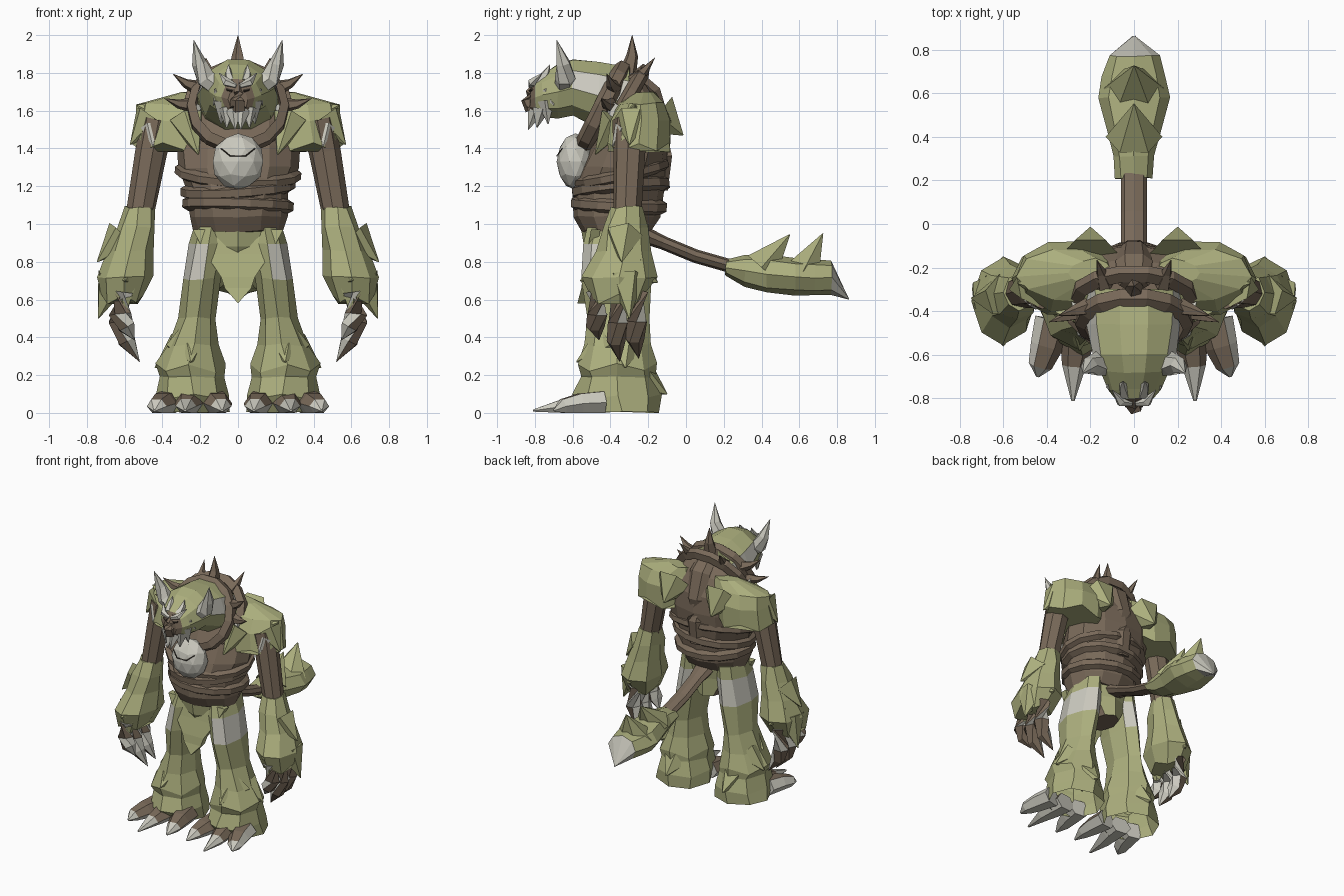
import bpy, bmesh, math, random
from mathutils import Vector, Matrix

if "Cube" in bpy.data.objects:
    bpy.data.objects.remove(bpy.data.objects["Cube"])
random.seed(4)

def material(name, c):
    m = bpy.data.materials.new(name)
    m.diffuse_color = (*c, 1)
    m.use_nodes = True
    m.node_tree.nodes["Principled BSDF"].inputs["Base Color"].default_value = m.diffuse_color
    return m

MATS = [material("moss_green", (0.41, 0.425, 0.205)), material("hide_brown", (0.19, 0.142, 0.10)),
        material("pale_bone", (0.60, 0.59, 0.52)), material("dark_line", (0.05, 0.04, 0.03))]
GREEN, BROWN, PALE, DARK = range(4)

def finish(name, bm, rule):
    bmesh.ops.recalc_face_normals(bm, faces=bm.faces)
    bm.normal_update()
    for f in bm.faces:
        c, n = f.calc_center_median(), f.normal.copy()
        if c.x < 0:                       # rules are written for the +x side
            c.x, n.x = -c.x, -n.x
        f.material_index = rule(c, n) if callable(rule) else rule
    me = bpy.data.meshes.new(name)
    bm.to_mesh(me)
    bm.free()
    for m in MATS:
        me.materials.append(m)
    ob = bpy.data.objects.new(name, me)
    bpy.context.collection.objects.link(ob)
    return ob

def loft(name, rings, rule, mirror=False, closed=False, jitter=0.0, cap_end=True):
    """Skin a list of point rings, capped at the ends or closed in a loop."""
    rings = [[p + Vector([random.uniform(-jitter, jitter) for _ in range(3)]) for p in r] for r in rings]
    bm = bmesh.new()
    for s in ((1, -1) if mirror else (1,)):
        vs = [[bm.verts.new((p.x * s, p.y, max(p.z, 0))) for p in r] for r in rings]
        n = len(vs[0])
        for a, b in zip(vs, vs[1:] + vs[:1] if closed else vs[1:]):
            for i in range(n):
                bm.faces.new((a[i], a[(i + 1) % n], b[(i + 1) % n], b[i]))
        if not closed:
            bm.faces.new(vs[0])
            if cap_end:
                bm.faces.new(vs[-1])
    return finish(name, bm, rule)

def hring(x, y, z, rx, ry, zig=0, n=8):
    """Level ring; zig drops every other point for a ragged fur hem."""
    return [Vector((x + rx * math.cos(t), y + ry * math.sin(t), z - zig * (i % 2)))
            for i in range(n) for t in [i * math.tau / n]]

def vring(y, z, rx, rz, n=8):
    return [Vector((rx * math.cos(t), y, z + rz * math.sin(t)))
            for i in range(n) for t in [i * math.tau / n]]

def horn(name, pts, radii, rule, mirror=False, n=5, flat=1.0):
    """Tapered tube along a path, used for spikes, claws, limbs and tufts."""
    pts = [Vector(p) for p in pts]
    rings = []
    for i, p in enumerate(pts):
        d = pts[min(i + 1, len(pts) - 1)] - pts[max(i - 1, 0)]
        q = d.to_track_quat('Z', 'Y')
        rings.append([p + q @ Vector((radii[i] * math.cos(t), flat * radii[i] * math.sin(t), 0))
                      for k in range(n) for t in [k * math.tau / n]])
    return loft(name, rings, rule, mirror)

def band(name, c, rx, ry, ax, ay, width, thick, rule=BROWN, n=14):
    """Strap: elliptical loop with a boxy section, tilted about x then y."""
    m = Matrix.Translation(c) @ Matrix.Rotation(ay, 4, 'Y') @ Matrix.Rotation(ax, 4, 'X')
    rings = []
    for i in range(n):
        t = math.tau * i / n
        rings.append([m @ Vector(((rx + a) * math.cos(t), (ry + a) * math.sin(t), h))
                      for a, h in ((0, -width / 2), (thick, -width / 4), (thick, width / 4), (0, width / 2))])
    return loft(name, rings, rule, closed=True)

# Torso
loft("torso", [hring(0, y, z, rx, ry, n=12) for y, z, rx, ry in (
    (-.37, .96, .24, .18), (-.37, 1.04, .26, .23), (-.36, 1.18, .27, .24), (-.33, 1.30, .32, .23),
    (-.30, 1.42, .33, .21), (-.27, 1.55, .32, .17), (-.27, 1.68, .22, .11), (-.29, 1.76, .14, .06))],
    BROWN, jitter=.006)

# Belly straps
band("belt_low", (0, -.355, 1.10), .26, .225, -.05, .03, .08, .035)
band("belt_middle", (0, -.345, 1.19), .265, .225, .10, -.07, .08, .04)
band("belt_high", (0, -.34, 1.27), .30, .225, .22, .05, .07, .035)

# Collar with spikes
band("collar_front", (0, -.44, 1.62), .225, .225, 1.10, 0, .10, .045)
band("collar_back", (0, -.34, 1.61), .245, .22, 1.05, 0, .08, .05)
horn("spine_strap", [(0, -.28, 1.80), (0, -.17, 1.70), (0, -.11, 1.52), (0, -.10, 1.36), (0, -.12, 1.18)],
     (.07, .085, .07, .06, .055), BROWN, n=6, flat=.5)
horn("spike_top", [(0, -.31, 1.80), (0, -.285, 1.89), (0, -.285, 2.0)], (.05, .033, .001), BROWN)
for nm, a, b in (("spike_rear", (.13, -.28, 1.76), (.17, -.165, 1.88)),
                 ("spike_upper", (.21, -.38, 1.72), (.345, -.42, 1.795)),
                 ("spike_side", (.24, -.40, 1.63), (.39, -.45, 1.665))):
    mid = [(p + q) / 2 - (.012 if i == 2 else 0) for i, (p, q) in enumerate(zip(a, b))]
    horn(nm, [a, mid, b], (.042, .025, .001), BROWN, True)

# Head
def head_rule(c, n):
    if c.y < -.79:
        return BROWN
    return PALE if n.x > .55 and 1.69 < c.z < 1.80 and c.y > -.62 else GREEN
loft("head", [vring(*r, n=10) for r in (
    (-.30, 1.64, .22, .20), (-.46, 1.68, .215, .185), (-.60, 1.72, .19, .155), (-.68, 1.70, .155, .15),
    (-.76, 1.68, .12, .12), (-.80, 1.67, .085, .10), (-.825, 1.66, .05, .06))], head_rule, jitter=.004)
horn("nose", [(0, -.79, 1.74), (0, -.825, 1.69), (0, -.835, 1.66), (0, -.81, 1.61)], (.02, .028, .04, .045), BROWN)
horn("mouth", [(-.04, -.835, 1.615), (0, -.85, 1.63), (.04, -.835, 1.615)], (.004, .008, .004), DARK, n=4)
horn("eye", [(.03, -.825, 1.705), (.06, -.815, 1.712)], (.009, .006), DARK, True, n=4)
horn("brow", [(.01, -.825, 1.73), (.06, -.815, 1.75), (.10, -.76, 1.80)], (.012, .024, .001), PALE, True)
horn("crest_tuft", [(.04, -.78, 1.75), (.05, -.74, 1.80), (.05, -.72, 1.845)], (.03, .02, .001), PALE, True)
for i, (a, b, r) in enumerate((((.02, -.795, 1.60), (.015, -.835, 1.50), .045),
                               ((.055, -.77, 1.61), (.06, -.79, 1.51), .05),
                               ((.08, -.74, 1.65), (.09, -.73, 1.53), .05),
                               ((.09, -.74, 1.70), (.13, -.70, 1.63), .04))):
    horn("beard_%d" % i, [a, b], (r, .003), PALE, True)
horn("head_horn", [(.11, -.64, 1.73), (.17, -.64, 1.77), (.205, -.65, 1.85), (.235, -.685, 1.975)],
     (.055, .055, .04, .001), PALE, True, n=6)

# Chin ball on the chest
bm = bmesh.new()
bmesh.ops.create_icosphere(bm, subdivisions=2, radius=1,
                           matrix=Matrix.Translation((0, -.585, 1.33)) @ Matrix.Diagonal((.14, .10, .15, 1)))
finish("chest_ball", bm, PALE)
horn("ball_smile", [(-.09, -.655, 1.40), (-.04, -.684, 1.36), (.04, -.684, 1.36), (.09, -.655, 1.40)],
     (.003, .004, .004, .003), DARK, n=4)

# Squared shoulder mantle with ragged hem
loft("shoulder_mantle", [hring(*r, n=10) for r in (
    (.20, -.22, 1.70, .10, .06), (.30, -.235, 1.635, .235, .12), (.32, -.24, 1.55, .22, .165),
    (.335, -.25, 1.43, .22, .17, .05))], GREEN, True, jitter=.008)
for nm, pts, r, m in (("mantle_tip", [(.40, -.28, 1.56), (.535, -.27, 1.63)], .09, GREEN),
                      ("mantle_outer_tuft", [(.46, -.28, 1.56), (.57, -.30, 1.42)], .10, GREEN),
                      ("mantle_back_tuft", [(.20, -.15, 1.58), (.20, -.015, 1.47)], .14, GREEN),
                      ("mantle_chest_tuft", [(.27, -.36, 1.55), (.21, -.48, 1.37)], .10, GREEN),
                      ("chest_pale_patch", [(.24, -.36, 1.62), (.27, -.43, 1.50)], .055, PALE),
                      ("mantle_pale_patch", [(.46, -.33, 1.51), (.45, -.39, 1.41)], .055, PALE)):
    horn(nm, pts, (r, .003), m, True, n=6)

# Arms
horn("upper_arm", [(.42, -.30, 1.55), (.46, -.30, 1.38), (.52, -.31, 1.05)], (.09, .085, .075), BROWN, True, n=8)
loft("forearm", [hring(*r) for r in (
    (.52, -.31, 1.09, .08, .085), (.54, -.32, .98, .10, .12), (.57, -.33, .86, .12, .14),
    (.595, -.35, .72, .15, .205), (.61, -.36, .62, .11, .14, .04))], GREEN, True, jitter=.008)
for i, (a, b, r) in enumerate((((.61, -.33, .94), (.745, -.34, .80), .10), ((.66, -.32, .72), (.74, -.30, .50), .10),
                               ((.59, -.43, .74), (.60, -.56, .70), .10), ((.60, -.27, .76), (.60, -.15, .69), .10),
                               ((.60, -.45, .68), (.60, -.47, .52), .08))):
    horn("forearm_tuft_%d" % i, [a, b], (r, .003), GREEN, True)

# Hand claws: brown outside, pale inside
for i, (y, k) in enumerate(((-.47, .65), (-.36, 1), (-.26, .95))):
    horn("finger_%d" % i, [(.61, y, .64), (.625, y, .60 - .12 * k), (.59, y - .01, .60 - .22 * k),
                           (.60 - .08 * k, y + .01, .60 - .33 * k)], (.06, .06, .05, .001),
         lambda c, n: BROWN if n.x > .1 else PALE, True, n=6)

# Hips and loin flap
loft("hips", [hring(0, y, z, rx, ry) for y, z, rx, ry in (
    (-.37, 1.0, .24, .19), (-.37, .88, .19, .17), (-.33, .74, .09, .13))],
    lambda c, n: BROWN if n.z < -.2 and c.y > -.40 else GREEN)
bm = bmesh.new()
flap = [(-.24, .97), (-.17, .84), (-.09, .72), (-.07, .66), (0, .58), (.07, .66), (.09, .72), (.17, .84), (.24, .97)]
front = bm.faces.new([bm.verts.new((x, -.575 + abs(x) * .3, z)) for x, z in flap])
ext = bmesh.ops.extrude_face_region(bm, geom=[front])
bmesh.ops.translate(bm, vec=(0, .05, 0), verts=[v for v in ext["geom"] if isinstance(v, bmesh.types.BMVert)])
bmesh.ops.triangulate(bm, faces=bm.faces)
finish("loin_flap", bm, GREEN)

# Legs with flared fur hems, open at the soles
loft("leg", [hring(*r) for r in (
    (.14, -.36, 1.0, .09, .16), (.155, -.37, .90, .10, .18), (.19, -.375, .71, .095, .185),
    (.215, -.36, .50, .095, .16), (.235, -.36, .36, .135, .18), (.255, -.37, .26, .185, .21, .04),
    (.245, -.36, .19, .165, .20), (.24, -.365, .10, .19, .235, .02), (.25, -.34, 0, .20, .20))],
    lambda c, n: PALE if .70 < c.z < .91 and (n.x > .3 or n.y > .5) else GREEN, True, jitter=.008, cap_end=False)
horn("shin_tuft", [(.25, -.40, .36), (.25, -.58, .27)], (.13, .003), GREEN, True)
horn("calf_tuft", [(.30, -.33, .34), (.44, -.32, .24)], (.10, .003), GREEN, True)
horn("heel_tuft", [(.24, -.26, .20), (.24, -.10, .10)], (.12, .003), GREEN, True)

# Toes: brown tops with pale claws
for i, (x0, x1, tip) in enumerate(((.12, .09, -.74), (.25, .275, -.81), (.37, .43, -.70))):
    horn("toe_%d" % i, [(x0, -.44, .055), ((x0 + x1) / 2, -.56, .05), (x1, -.65, .035), (x1 + (x1 - x0) * .2, tip, .012)],
         (.085, .075, .055, .008), lambda c, n: BROWN if n.z > .3 and c.y > -.67 and (n.x < .4 or c.x < .35) else PALE,
         True, n=6, flat=.8)

# Tail and its tuft
horn("tail", [(0, -.24, .95), (0, -.12, .90), (0, .05, .83), (0, .26, .77)], (.08, .06, .06, .06), BROWN, n=8, flat=.6)
loft("tail_tuft", [vring(*r) for r in (
    (.21, .77, .085, .04), (.31, .75, .095, .085), (.43, .735, .12, .10), (.58, .72, .165, .10),
    (.68, .715, .145, .095), (.77, .715, .115, .09), (.86, .605, .005, .005))],
    lambda c, n: PALE if c.y > .77 else GREEN, jitter=.004)
horn("tail_spike_front", [(0, .40, .77), (0, .55, .945)], (.13, .003), GREEN, n=6, flat=.85)
horn("tail_spike_rear", [(0, .62, .75), (0, .725, .95)], (.14, .003), GREEN, n=6, flat=.75)
